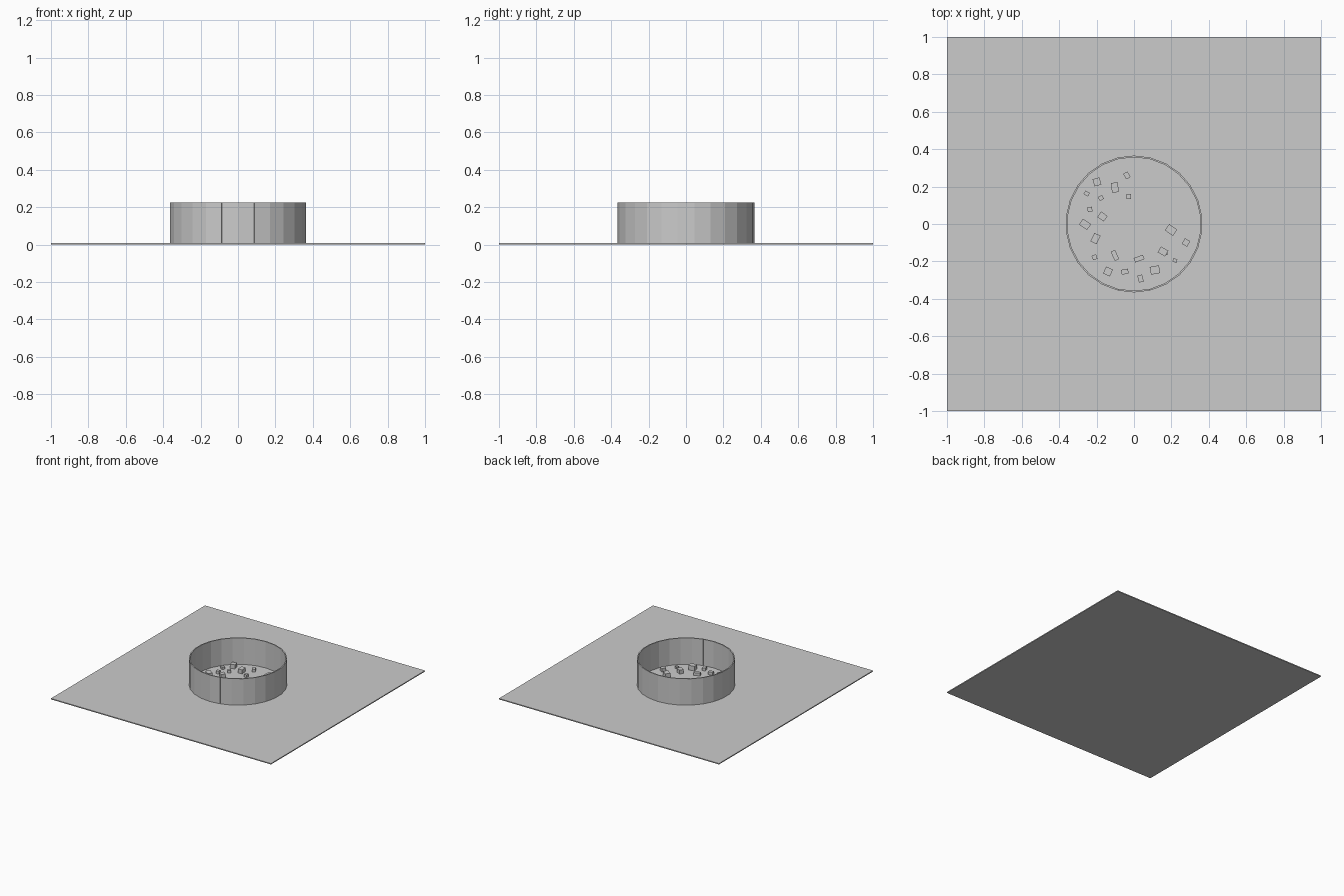
import bpy, bmesh, math

if "Cube" in bpy.data.objects:
    bpy.data.objects.remove(bpy.data.objects["Cube"])

FLOOR = 0.008
SIDES = 26
STEP = 2 * math.pi / SIDES


def finish(name, bm):
    bmesh.ops.recalc_face_normals(bm, faces=bm.faces)
    mesh = bpy.data.meshes.new(name)
    bm.to_mesh(mesh)
    bm.free()
    ob = bpy.data.objects.new(name, mesh)
    bpy.context.collection.objects.link(ob)
    return ob


def prism(name, outline, z0, z1):
    bm = bmesh.new()
    face = bm.faces.new([bm.verts.new((x, y, z0)) for x, y in outline])
    ext = bmesh.ops.extrude_face_region(bm, geom=[face], use_keep_orig=True)
    top = [v for v in ext["geom"] if isinstance(v, bmesh.types.BMVert)]
    bmesh.ops.translate(bm, verts=top, vec=(0, 0, z1 - z0))
    return finish(name, bm)


def box(name, x, y, w, d, z0, z1, rot=0):
    c, s = math.cos(math.radians(rot)), math.sin(math.radians(rot))
    corners = [(-w/2, -d/2), (w/2, -d/2), (w/2, d/2), (-w/2, d/2)]
    return prism(name, [(x + c*u - s*v, y + s*u + c*v) for u, v in corners], z0, z1)


def wall_arc(name, first, last, trim=0.0, r_in=0.357, r_out=0.366):
    # curved wall section, angles counted in facets from the front
    angles = [-math.pi/2 + i * STEP for i in range(first, last + 1)]
    angles[0] += trim
    angles[-1] -= trim
    ring = [(r_out*math.cos(a), r_out*math.sin(a)) for a in angles]
    ring += [(r_in*math.cos(a), r_in*math.sin(a)) for a in reversed(angles)]
    return prism(name, ring, FLOOR, 0.2245)


# ground plate
box("ground_plate", 0, 0, 2, 2, 0, FLOOR)

# ring wall with a separate front gate
wall_arc("ring_wall", 1, SIDES - 1, 0.003)
wall_arc("front_gate", -1, 1, 0.003)

# low floor slabs
box("centre_slab", 0, 0, 0.112, 0.112, FLOOR, FLOOR + 0.008)
prism("corner_slab", [(0.07, 0.077), (0.295, 0.077), (0.295, 0.16),
                      (0.155, 0.16), (0.155, 0.30), (0.07, 0.30)], FLOOR, FLOOR + 0.008)

# scattered rubble: x, y, width, depth, rotation
rubble = [
    (-.198, .225, .038, .040, 15), (-.102, .195, .036, .052, 5),
    (-.038, .260, .026, .034, 30), (-.253, .163, .027, .022, -30),
    (-.177, .139, .025, .024, 30), (-.028, .147, .026, .026, 0),
    (-.236, .078, .025, .025, 10), (-.169, .040, .042, .036, -35),
    (-.262, -.002, .052, .038, -35), (-.206, -.078, .036, .050, -25),
    (-.211, -.178, .025, .025, 20), (-.102, -.168, .025, .053, 25),
    (-.139, -.254, .040, .040, -25), (-.049, -.255, .037, .026, 10),
    (.027, -.185, .052, .025, 20), (.035, -.292, .026, .038, 15),
    (.112, -.246, .050, .042, 10), (.155, -.147, .045, .036, -30),
    (.198, -.032, .052, .040, -35), (.278, -.099, .032, .034, -30),
    (.219, -.195, .022, .020, -20), (.171, -.158, .016, .016, 20),
]
for i, (x, y, w, d, r) in enumerate(rubble):
    box(f"rubble_{i + 1}", x, y, w, d, FLOOR, FLOOR + min(w, d) * 0.9, r)
